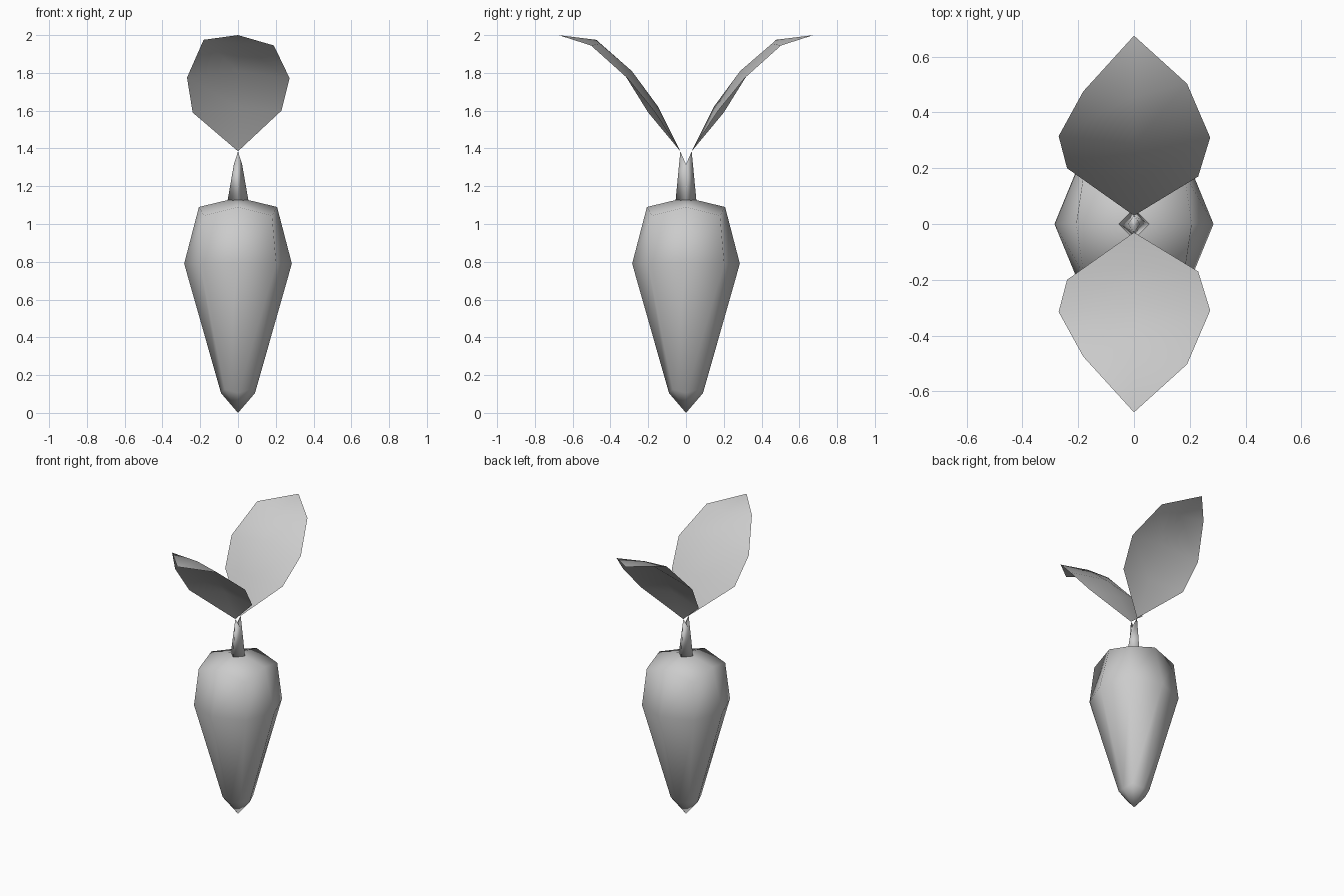
import bpy

cube = bpy.data.objects.get("Cube")
if cube:
    bpy.data.objects.remove(cube, do_unlink=True)

# One plain grey for every part
grey = bpy.data.materials.new("plain_grey")
grey.use_nodes = True
colour = (0.6, 0.6, 0.6, 1)
grey.diffuse_color = colour
grey.node_tree.nodes["Principled BSDF"].inputs["Base Color"].default_value = colour


def build(name, verts, faces):
    mesh = bpy.data.meshes.new(name)
    mesh.from_pydata(verts, [], faces)
    mesh.materials.append(grey)
    mesh.shade_smooth()
    obj = bpy.data.objects.new(name, mesh)
    bpy.context.collection.objects.link(obj)
    return obj


def eight_ring(mid, mid_z, corner, corner_z):
    """Eight points: side middles alternate with corners."""
    m, c = mid, corner
    xy = [(m, 0), (c, c), (0, m), (-c, c), (-m, 0), (-c, -c), (0, -m), (c, -c)]
    return [(x, y, corner_z if i % 2 else mid_z) for i, (x, y) in enumerate(xy)]


def bridge(a, b, n):
    """Quads between two rings of n points starting at a and b."""
    return [(a + i, a + (i + 1) % n, b + (i + 1) % n, b + i) for i in range(n)]


# Root: three eight-point rings with quad caps meeting at a centre point
verts = (eight_ring(0.09, 0.105, 0.07, 0.125)
         + eight_ring(0.285, 0.79, 0.202, 0.79)
         + eight_ring(0.207, 1.09, 0.18, 1.045)
         + [(0, 0, 0), (0, 0, 1.14)])
faces = bridge(0, 8, 8) + bridge(8, 16, 8)
for i in range(0, 8, 2):
    j, k = i + 1, (i + 2) % 8
    faces.append((24, k, j, i))
    faces.append((25, 16 + i, 16 + j, 16 + k))
build("root_body", verts, faces)

# Stalk: four-sided, forked at the top toward the two leaves
verts = [(0.055, 0, 1.125), (0, 0.055, 1.125), (-0.055, 0, 1.125), (0, -0.055, 1.125),
         (0.022, 0, 1.315), (0, 0.03, 1.385), (-0.022, 0, 1.315), (0, -0.03, 1.385)]
build("stalk", verts, bridge(0, 4, 4) + [(3, 2, 1, 0), (4, 5, 6), (4, 6, 7)])

# Leaves: rows of left edge, midrib, right edge between a base and a tip
leaf = [(0, 0.03, 1.385),
        (-0.24, 0.20, 1.59), (0, 0.147, 1.62), (0.23, 0.17, 1.60),
        (-0.27, 0.315, 1.775), (0, 0.287, 1.81), (0.273, 0.31, 1.772),
        (-0.182, 0.475, 1.975), (0, 0.455, 1.955), (0.19, 0.503, 1.945),
        (0, 0.675, 2.0)]
leaf_faces = [(0, 2, 1), (0, 3, 2), (7, 8, 10), (8, 9, 10)]
for r in (1, 4):
    for c in (r, r + 1):
        leaf_faces.append((c, c + 1, c + 4, c + 3))
build("back_leaf", leaf, leaf_faces)
build("front_leaf", [(x, -y, z) for x, y, z in leaf], [f[::-1] for f in leaf_faces])
